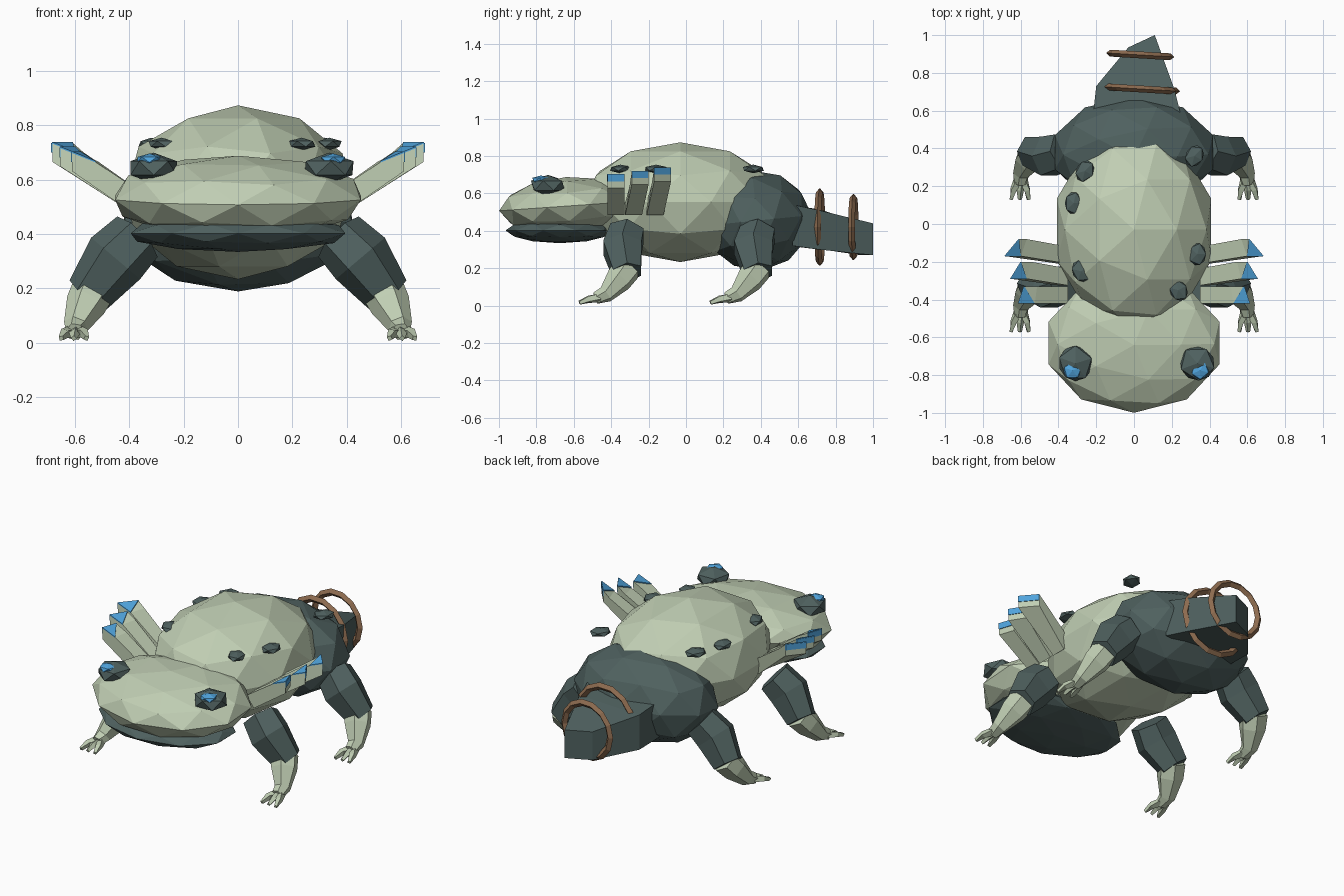
import bpy, bmesh, math
from mathutils import Vector

if "Cube" in bpy.data.objects:
    bpy.data.objects.remove(bpy.data.objects["Cube"])


def material(name, rgb):
    m = bpy.data.materials.new(name)
    m.diffuse_color = (*rgb, 1)
    m.use_nodes = True
    m.node_tree.nodes["Principled BSDF"].inputs["Base Color"].default_value = m.diffuse_color
    return m


PALE = material("pale_green", (0.53, 0.62, 0.455))
DARK = material("dark_slate", (0.078, 0.119, 0.115))
BLUE = material("bright_blue", (0.08, 0.37, 0.72))
BROWN = material("brown", (0.27, 0.15, 0.08))


def finish(bm, name, mat):
    bmesh.ops.recalc_face_normals(bm, faces=bm.faces)
    me = bpy.data.meshes.new(name)
    bm.to_mesh(me)
    bm.free()
    ob = bpy.data.objects.new(name, me)
    me.materials.append(mat)
    bpy.context.collection.objects.link(ob)
    return ob


def ball(name, mat, loc, size, sub=2, rot=0, tilt=0):
    """Faceted ellipsoid."""
    bm = bmesh.new()
    bmesh.ops.create_icosphere(bm, subdivisions=sub, radius=1)
    ob = finish(bm, name, mat)
    ob.location, ob.scale = loc, size
    ob.rotation_euler = (tilt, 0, rot)
    return ob


def loft(name, mat, rings):
    """Closed skin through rings with equal point counts."""
    bm = bmesh.new()
    loops = [[bm.verts.new(p) for p in r] for r in rings]
    n = len(loops[0])
    for a, b in zip(loops, loops[1:]):
        for i in range(n):
            j = (i + 1) % n
            bm.faces.new((a[i], a[j], b[j], b[i]))
    bm.faces.new(loops[0])
    bm.faces.new(loops[-1])
    return finish(bm, name, mat)


def limb(name, mat, pts, sides=6):
    """Tapered tube through (x, y, z, radius) points."""
    cs = [Vector(p[:3]) for p in pts]
    rings = []
    for i, c in enumerate(cs):
        d = (cs[min(i + 1, len(cs) - 1)] - cs[max(i - 1, 0)]).normalized()
        u = d.cross(Vector((0, 1, 0))).normalized()
        v = d.cross(u)
        r = pts[i][3]
        rings.append([c + r * (u * math.cos(t) + v * math.sin(t))
                      for t in (math.tau * k / sides for k in range(sides))])
    return loft(name, mat, rings)


# Trunk, hindquarters, head and jaw
ball("body", PALE, (0, -0.03, 0.553), (0.43, 0.53, 0.32))
ball("hindquarters", DARK, (0, 0.38, 0.455), (0.44, 0.295, 0.268), tilt=0.1)
ball("head", PALE, (0, -0.63, 0.533), (0.475, 0.37, 0.155), tilt=0.07)
ball("jaw", DARK, (0, -0.675, 0.402), (0.415, 0.29, 0.068))

# Eyes with blue pupils on top
for x, px, rot in ((-0.31, -0.325, 0.3), (0.335, 0.35, 1.0)):
    ball("eye", DARK, (x, -0.738, 0.642), (0.1, 0.105, 0.057), 1, rot)
    ball("pupil", BLUE, (px, -0.775, 0.673), (0.053, 0.05, 0.023), 1, rot)

# Back spots
for i, (x, y) in enumerate(((-0.26, 0.28), (-0.32, 0.11), (-0.28, -0.25),
                            (0.32, 0.36), (0.335, -0.16), (0.235, -0.35))):
    ball("back_spot", DARK, (x, y, 0.731), (0.052, 0.066, 0.023), 1, 0.5 * (i % 3 - 1))

# Legs: thigh, shin and toes, repeated front/back and mirrored
for dy, pos in ((0, "front"), (0.7, "rear")):
    for s in (-1, 1):
        thigh = ((0.37, -0.315, 0.39, 0.105), (0.45, -0.34, 0.31, 0.118),
                 (0.55, -0.315, 0.177, 0.087))
        shin = ((0.53, -0.315, 0.2, 0.08), (0.56, -0.36, 0.14, 0.075),
                (0.597, -0.43, 0.06, 0.046), (0.6, -0.485, 0.04, 0.034))

        def place(pts):
            return [(s * x, y + dy, z, r) for x, y, z, r in pts]
        limb(pos + "_thigh", DARK, place(thigh))
        limb(pos + "_shin", PALE, place(shin))
        for t in (-0.046, 0, 0.046):
            limb(pos + "_toe", PALE, place(((0.6 + t * 0.3, -0.465, 0.04, 0.024),
                                            (0.602 + t * 0.8, -0.52, 0.034, 0.02),
                                            (0.604 + t, -0.57, 0.016, 0.011))), 4)

# Side fins with blue tips: outer x, rear y, tip height, root y shift, end skew
for xo, yr, zt, shift, skew in ((0.683, -0.08, 0.735, -0.04, 0.075),
                                (0.652, -0.20, 0.717, -0.035, 0.055),
                                (0.61, -0.33, 0.70, 0.0, 0.03)):
    yf = yr - 0.09
    for s in (-1, 1):
        def section(y, dx, yroot):
            x = xo - dx
            return [(s * 0.35, yroot, 0.55), (s * (xo - 0.085 - dx * 0.4), y, zt - 0.035),
                    (s * x, y, zt), (s * x, y, zt - 0.07), (s * 0.40, yroot, 0.485)]
        loft("fin", PALE, [section(yr, skew, yr + shift), section(yf, 0, yf + shift)])
        # blue half of the sloping tip
        top = [(s * (xo - skew), yr, zt + 0.004), (s * (xo - 0.085), yf - 0.002, zt - 0.031),
               (s * (xo + 0.002), yf - 0.002, zt + 0.004)]
        loft("fin_tip", BLUE, [top, [(x, y, z - 0.006) for x, y, z in top]])
        # blue band along the end
        edge = [(s * (xo - skew + 0.004), yr, zt), (s * (xo + 0.004), yf, zt),
                (s * (xo + 0.004), yf, zt - 0.035), (s * (xo - skew + 0.004), yr, zt - 0.035)]
        loft("fin_end", BLUE, [edge, [(x - s * 0.006, y, z) for x, y, z in edge]])


# Tail: tapering box with a slanted end
def tail_ring(x0, y0, x1, y1, z0, z1):
    return [(x0, y0, z0), (x1, y1, z0), (x1, y1, z1), (x0, y0, z1)]


loft("tail", DARK, [tail_ring(-0.22, 0.55, 0.25, 0.57, 0.32, 0.54),
                    tail_ring(-0.20, 0.73, 0.215, 0.71, 0.30, 0.51),
                    tail_ring(-0.03, 0.935, 0.11, 1.0, 0.27, 0.44)])

# Tail rings with a diamond section
for y, r in ((0.715, 0.19), (0.895, 0.16)):
    bm = bmesh.new()
    n, k = 14, 4
    rings = []
    for i in range(n):
        a = math.tau * i / n
        rings.append([bm.verts.new(((r + 0.021 * math.cos(b)) * math.cos(a),
                                    0.018 * math.sin(b),
                                    (r + 0.021 * math.cos(b)) * math.sin(a)))
                      for b in (math.tau * j / k for j in range(k))])
    for i in range(n):
        p, q = rings[i], rings[(i + 1) % n]
        for j in range(k):
            bm.faces.new((p[j], p[(j + 1) % k], q[(j + 1) % k], q[j]))
    ob = finish(bm, "tail_ring", BROWN)
    ob.location = (0.033, y, 0.42)
    ob.rotation_euler = (0, 0, -0.06)
